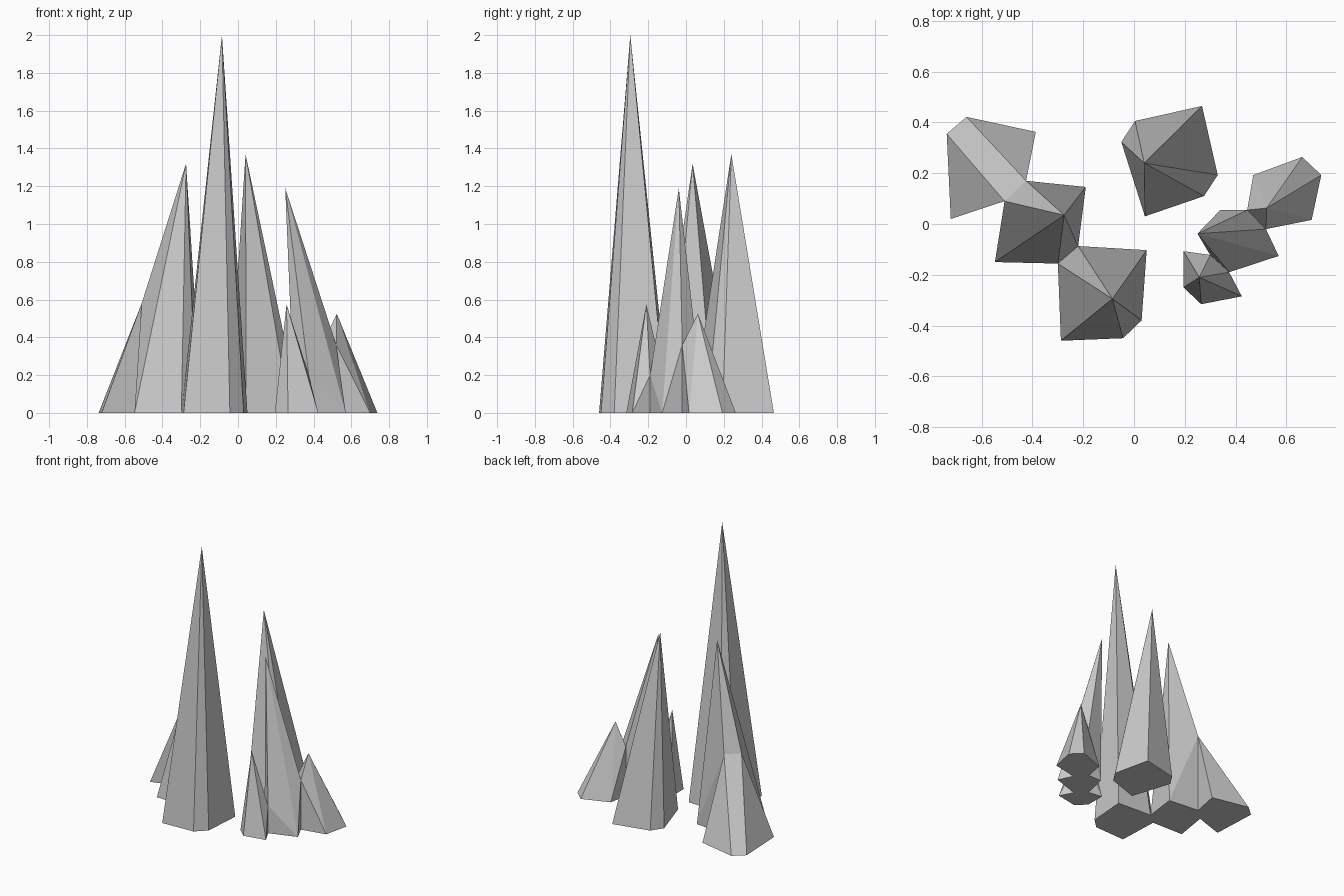
import bpy, bmesh

if "Cube" in bpy.data.objects:
    bpy.data.objects.remove(bpy.data.objects["Cube"])


def crystal(name, base, apex, raised=()):
    """Faceted spike: convex shell of a hexagonal foot, a tip and joint corners."""
    bm = bmesh.new()
    for x, y in base:
        bm.verts.new((x, y, 0))
    for p in (apex, *raised):
        bm.verts.new(p)
    res = bmesh.ops.convex_hull(bm, input=bm.verts[:])
    loose = [v for v in bm.verts if not v.link_faces]
    bmesh.ops.delete(bm, geom=loose, context='VERTS')
    bmesh.ops.dissolve_limit(bm, angle_limit=0.01, verts=bm.verts[:], edges=bm.edges[:])
    bmesh.ops.recalc_face_normals(bm, faces=bm.faces[:])
    me = bpy.data.meshes.new(name)
    bm.to_mesh(me)
    bm.free()
    bpy.context.collection.objects.link(bpy.data.objects.new(name, me))


def lift(pair, z):
    return [(x, y, z) for x, y in pair]


# corners shared by neighbouring crystals
left_joint = [(-.51, .09), (-.425, .17)]
mid_joint = [(-.22, -.087), (-.30, -.156)]
right_joint = [(.446, .055), (.52, -.02)]
small_joint = [(.30, -.122), (.375, -.19)]

# left group
crystal("low_left_crystal",
        [(-.722, .02), (-.738, .355), (-.66, .422), (-.387, .363)] + left_joint,
        (-.556, .197, .35), lift(left_joint, .58))
crystal("left_crystal",
        [(-.19, .146), (-.548, -.15)] + left_joint + mid_joint,
        (-.275, .035, 1.32), lift(left_joint, .58))
crystal("tallest_crystal",
        [(.05, -.103), (.03, -.38), (-.043, -.45), (-.288, -.46)] + mid_joint,
        (-.085, -.295, 2.0))

# lone crystal at the back
crystal("back_crystal",
        [(-.05, .323), (.004, .406), (.268, .465), (.33, .193), (.276, .11), (.043, .03)],
        (.04, .24, 1.37))

# right group
crystal("right_crystal",
        [(.34, .055), (.57, -.126)] + right_joint + small_joint,
        (.25, -.038, 1.19), lift(right_joint, .36) + lift(small_joint, .2))
crystal("low_right_crystal",
        [(.47, .193), (.663, .264), (.738, .193), (.70, .016)] + right_joint,
        (.523, .063, .525), lift(right_joint, .36))
crystal("small_front_crystal",
        [(.195, -.107), (.425, -.285), (.265, -.316), (.195, -.25)] + small_joint,
        (.257, -.21, .575), lift(small_joint, .2))
